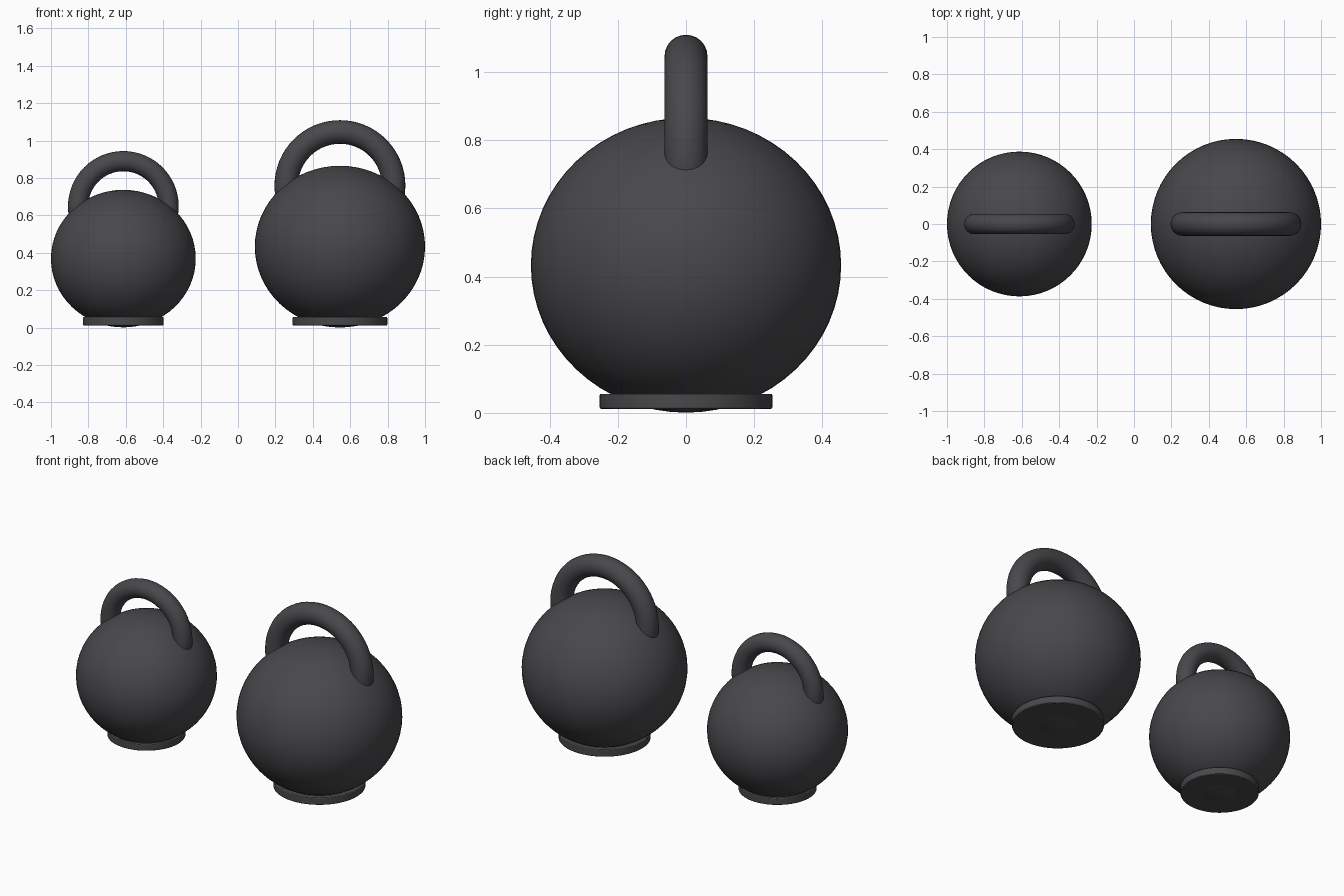
import bpy
import math

if "Cube" in bpy.data.objects:
    bpy.data.objects.remove(bpy.data.objects["Cube"])

iron = bpy.data.materials.new("dark_iron")
iron.diffuse_color = (0.065, 0.063, 0.07, 1)
iron.use_nodes = True
iron.node_tree.nodes["Principled BSDF"].inputs["Base Color"].default_value = iron.diffuse_color


def finish(name):
    ob = bpy.context.object
    ob.name = name
    ob.data.materials.append(iron)
    bpy.ops.object.shade_smooth_by_angle(angle=math.radians(40))
    return ob


def kettlebell(size, x, radius, centre_z, base_r, ring_r, tube_r, ring_z):
    # slightly flattened ball
    bpy.ops.mesh.primitive_uv_sphere_add(segments=64, ring_count=32, radius=1, location=(x, 0, centre_z))
    bpy.context.object.scale = (radius, radius, radius * 0.95)
    finish(size + "_ball")

    # round foot plate with a fine bevelled rim
    bpy.ops.mesh.primitive_cylinder_add(vertices=64, radius=base_r, depth=0.044, location=(x, 0, 0.034))
    foot = finish(size + "_foot")
    bevel = foot.modifiers.new("rim", 'BEVEL')
    bevel.width = 0.004
    bevel.segments = 2

    # ring handle, its lower half buried in the ball
    bpy.ops.mesh.primitive_torus_add(major_segments=64, minor_segments=24, major_radius=ring_r,
                                     minor_radius=tube_r, location=(x, 0, ring_z),
                                     rotation=(math.pi / 2, 0, 0))
    finish(size + "_handle")


kettlebell("small", -0.613, 0.387, 0.369, 0.215, 0.242, 0.054, 0.648)
kettlebell("large", 0.545, 0.455, 0.433, 0.253, 0.287, 0.063, 0.759)
